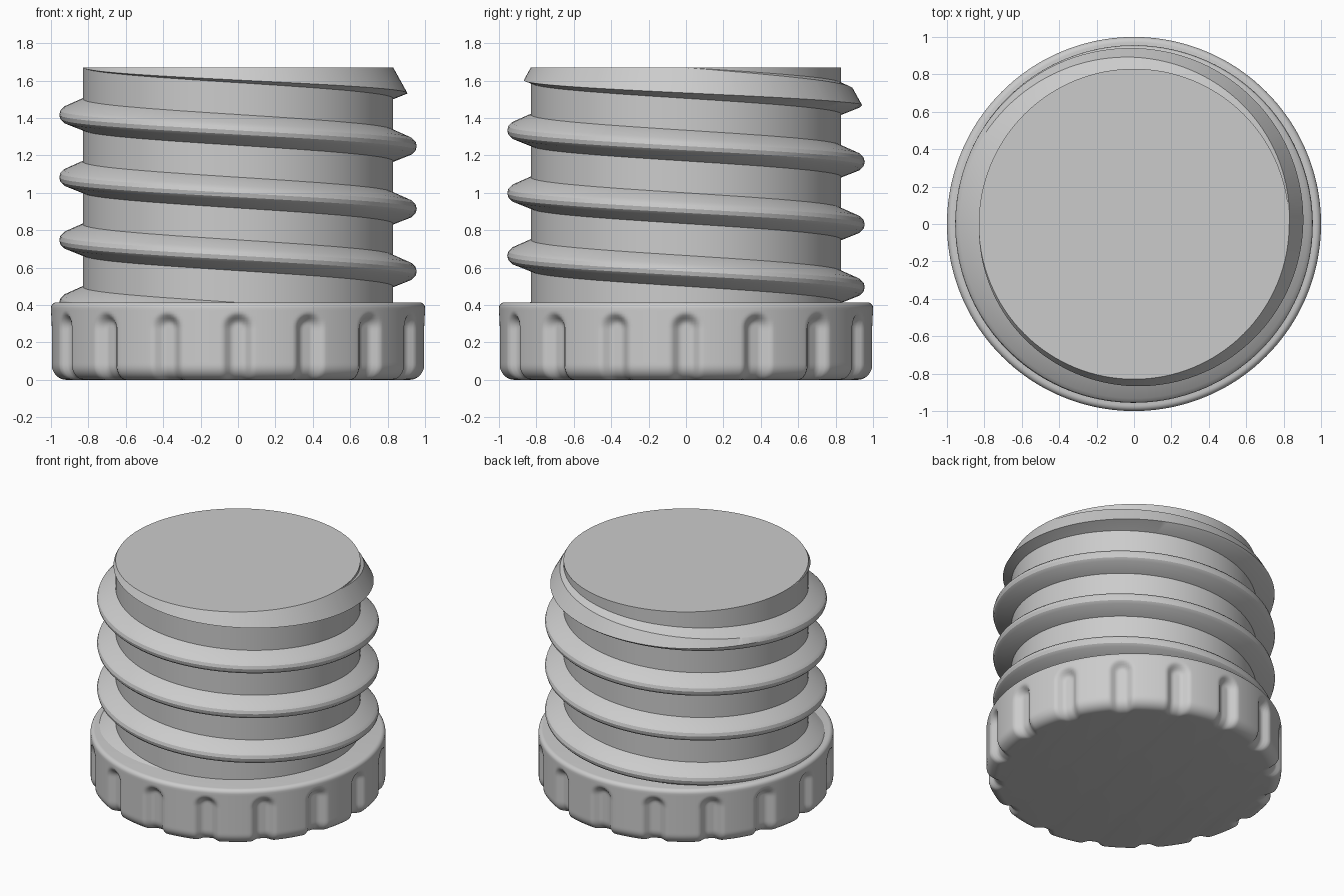
import bpy, bmesh, math

if "Cube" in bpy.data.objects:
    bpy.data.objects.remove(bpy.data.objects["Cube"])

TAU = 2 * math.pi
CORE_R, TOP_Z, BASE_Z = 0.83, 1.67, 0.415
PITCH = 0.335


def make_object(name, rows, closed_ring=True):
    """Skin a list of point rings, cap both ends and fix the normals."""
    bm = bmesh.new()
    rings = [[bm.verts.new(p) for p in row] for row in rows]
    n = len(rings[0])
    for a, b in zip(rings, rings[1:]):
        for i in range(n):
            j = (i + 1) % n
            bm.faces.new((a[i], a[j], b[j], b[i]))
    bm.faces.new(rings[0][::-1])
    bm.faces.new(rings[-1])
    bmesh.ops.recalc_face_normals(bm, faces=bm.faces)
    mesh = bpy.data.meshes.new(name)
    bm.to_mesh(mesh)
    bm.free()
    ob = bpy.data.objects.new(name, mesh)
    bpy.context.collection.objects.link(ob)
    return ob


def lathe(name, profile, n=128):
    return make_object(name, [[(r * math.cos(TAU * i / n), r * math.sin(TAU * i / n), z)
                               for i in range(n)] for r, z in profile])


def activate(ob):
    bpy.ops.object.select_all(action='DESELECT')
    ob.select_set(True)
    bpy.context.view_layer.objects.active = ob


def smooth(ob, angle):
    activate(ob)
    bpy.ops.object.shade_smooth_by_angle(angle=math.radians(angle))


# Fluted knob: rounded disc with 16 round-topped grip grooves
def groove(theta, z):
    step = TAU / 16
    arc = (theta + step / 2) % step - step / 2
    d = math.hypot(arc, max(0, z - 0.275))
    t = min(1, max(0, (0.088 - d) / 0.06))
    return 0.045 * t * t * (3 - 2 * t)


profile = []
for k in range(9):                                   # bottom rounding
    a = math.pi / 2 * k / 8
    profile.append((0.92 + 0.08 * math.sin(a), 0.08 - 0.08 * math.cos(a)))
profile += [(1.0, 0.08 + 0.305 * k / 22) for k in range(1, 23)]
for k in range(1, 6):                                # top rounding
    a = math.pi / 2 * k / 5
    profile.append((0.97 + 0.03 * math.cos(a), 0.385 + 0.03 * math.sin(a)))
N = 16 * 24
rows = []
for r, z in profile:
    row = []
    for i in range(N):
        th = TAU * i / N
        rr = r - groove(th, z)
        row.append((rr * math.cos(th), rr * math.sin(th), z))
    rows.append(row)
smooth(make_object("knob_base", rows), 40)

# Threaded shank core
smooth(lathe("shank_core", [(CORE_R, 0.3), (CORE_R, TOP_Z)]), 30)

# Helical thread ridge, falling as it turns anticlockwise
section = [(0.80, -0.095), (CORE_R, -0.08), (0.932, -0.04), (0.95, -0.022), (0.956, 0.0),
           (0.95, 0.022), (0.932, 0.04), (CORE_R, 0.085), (0.80, 0.10)]
rows = []
steps = 460
for i in range(steps + 1):
    zc = 0.25 + 1.56 * i / steps
    th = (1.25 - zc) / PITCH * TAU
    rows.append([(r * math.cos(th), r * math.sin(th), zc + dz) for r, dz in section])
thread = make_object("thread_ridge", rows)

# Trim the ridge: tapered lead-in at the top, flat inside the knob
cutter = lathe("thread_trim", [(1.2, 0.37), (1.2, 1.003), (CORE_R, TOP_Z)])
cutter.hide_render = True
mod = thread.modifiers.new("trim", 'BOOLEAN')
mod.operation = 'INTERSECT'
mod.solver = 'EXACT'
mod.object = cutter
activate(thread)
bpy.ops.object.modifier_apply(modifier=mod.name)
bpy.data.objects.remove(cutter)
smooth(thread, 25)
